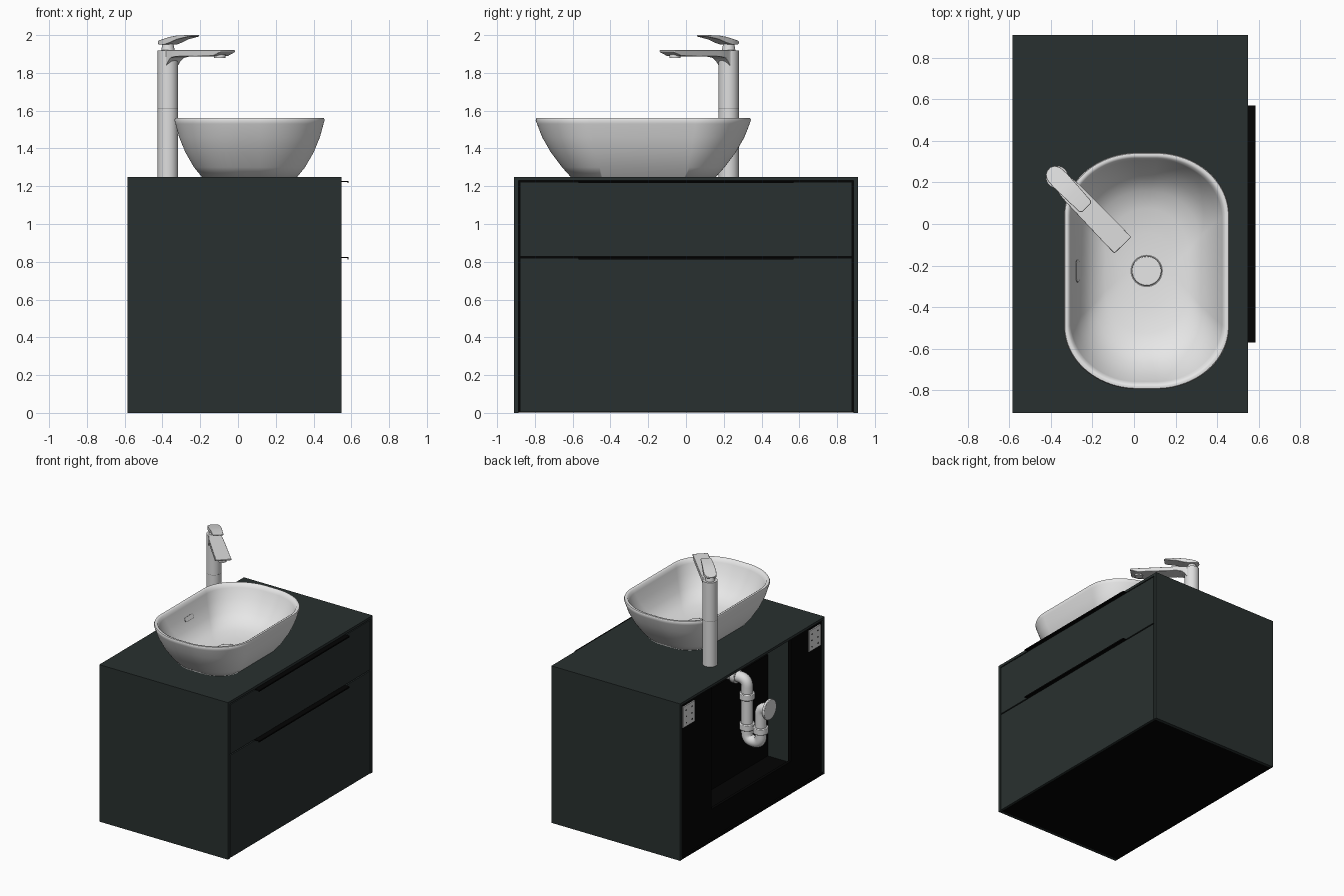
import bpy, bmesh, math
from mathutils import Vector, Matrix

if "Cube" in bpy.data.objects:
    bpy.data.objects.remove(bpy.data.objects["Cube"], do_unlink=True)


def material(name, rgb, rough=0.5):
    m = bpy.data.materials.new(name)
    m.use_nodes = True
    m.diffuse_color = (*rgb, 1)
    bsdf = m.node_tree.nodes["Principled BSDF"]
    bsdf.inputs["Base Color"].default_value = (*rgb, 1)
    bsdf.inputs["Roughness"].default_value = rough
    return m


GREEN = material("dark green lacquer", (0.022, 0.030, 0.029))
BLACK = material("black", (0.001, 0.001, 0.001))
CERAMIC = material("white ceramic", (0.8, 0.8, 0.8), 0.3)
METAL = material("light grey metal", (0.73, 0.73, 0.73), 0.3)
SHADOW = material("grey seam", (0.25, 0.25, 0.25))


def finish(name, bm, mat, smooth=None, bevel=0):
    bmesh.ops.recalc_face_normals(bm, faces=bm.faces)
    mesh = bpy.data.meshes.new(name)
    bm.to_mesh(mesh)
    bm.free()
    mesh.materials.append(mat)
    ob = bpy.data.objects.new(name, mesh)
    bpy.context.collection.objects.link(ob)
    if bevel:
        mod = ob.modifiers.new("Bevel", 'BEVEL')
        mod.width, mod.segments = bevel, 2
    if smooth:
        bpy.ops.object.select_all(action='DESELECT')
        ob.select_set(True)
        bpy.context.view_layer.objects.active = ob
        bpy.ops.object.shade_smooth_by_angle(angle=math.radians(smooth))
    return ob


def box(name, x, y, z, mat):
    bm = bmesh.new()
    size = [b - a for a, b in (x, y, z)]
    mid = [(a + b) / 2 for a, b in (x, y, z)]
    bmesh.ops.create_cube(bm, size=1, matrix=Matrix.Translation(mid) @ Matrix.Diagonal((*size, 1)))
    return finish(name, bm, mat)


def cylinder(name, start, end, r1, mat, r2=None, seg=40, bevel=0):
    a, b = Vector(start), Vector(end)
    turn = (b - a).to_track_quat('Z', 'Y').to_matrix().to_4x4()
    bm = bmesh.new()
    bmesh.ops.create_cone(bm, cap_ends=True, segments=seg, radius1=r1, radius2=r1 if r2 is None else r2,
                          depth=(b - a).length, matrix=Matrix.Translation((a + b) / 2) @ turn)
    return finish(name, bm, mat, 35, bevel)


def loft(name, rings, mat, smooth, bevel=0):
    bm = bmesh.new()
    loops = [[bm.verts.new(p) for p in ring] for ring in rings]
    for a, b in zip(loops, loops[1:]):
        for i in range(len(a)):
            j = (i + 1) % len(a)
            bm.faces.new((a[i], a[j], b[j], b[i]))
    bm.faces.new(loops[0])
    bm.faces.new(loops[-1])
    return finish(name, bm, mat, smooth, bevel)


# Cabinet carcass; the drawers face +x
REAR, FRONT, TOP = -0.585, 0.549, 1.23
box("top_panel", (REAR, FRONT), (-0.91, 0.91), (TOP, 1.25), GREEN)
for side, s in (("left", 1), ("right", -1)):
    box("side_panel_" + side, (REAR, FRONT), sorted((s * 0.887, s * 0.91)), (0, TOP), GREEN)
box("bottom_panel", (REAR, 0.53), (-0.887, 0.887), (0.001, 0.02), BLACK)

# Back panel with a service opening reaching up to the top
BACK = (-0.573, -0.55)
box("back_panel_bottom", BACK, (-0.887, 0.887), (0.02, 0.25), BLACK)
for s in (1, -1):
    box("back_panel_side", BACK, sorted((s * 0.5, s * 0.887)), (0.25, TOP), BLACK)

# Drawers: front, black box behind it, and a thin grip rail
for name, low, high in (("upper", 0.829, 1.223), ("lower", 0.004, 0.82)):
    box(name + "_drawer_front", (0.529, FRONT), (-0.88, 0.88), (low, high), GREEN)
    box(name + "_drawer_box", (-0.1, 0.529), (-0.887, 0.887), (low + 0.016, high + 0.007), BLACK)
    box(name + "_handle_plate", (0.531, 0.585), (-0.57, 0.57), (high, high + 0.004), BLACK)
    box(name + "_handle_lip", (0.581, 0.585), (-0.57, 0.57), (high - 0.007, high + 0.002), BLACK)
box("drawer_gap_backing", (0.5, 0.528), (-0.887, 0.887), (0.81, 0.85), BLACK)
box("inner_ceiling", (-0.55, 0.52), (-0.887, 0.887), (TOP - 0.006, TOP), BLACK)

# Wall brackets with screw holes
for s in (1, -1):
    box("wall_bracket", (-0.583, -0.573), sorted((s * 0.72, s * 0.865)), (1.04, 1.205), METAL)
    for dy in (0.755, 0.83):
        for z in (1.07, 1.12, 1.17):
            cylinder("bracket_hole", (-0.58, s * dy, z), (-0.584, s * dy, z), 0.006, BLACK, seg=12)

# Basin: rounded rings from the foot, over the rim, down to the drain
CX, CY = 0.061, -0.226


def oval(rx, ry, z, corner, count=96):
    # Elliptical corners joined by short straight ends and longer straight sides
    cx, cy = rx * min(1, corner + 0.36), ry * corner
    pts = []
    for i in range(count):
        t = math.tau * (i + 0.5) / count
        c, s = math.cos(t), math.sin(t)
        pts.append((CX + cx * c + math.copysign(rx - cx, c),
                    CY + cy * s + math.copysign(ry - cy, s), z))
    return pts


basin = [(0.253, 0.385, 1.25, 0.45), (0.294, 0.43, 1.30, 0.48), (0.34, 0.49, 1.38, 0.5),
         (0.373, 0.536, 1.46, 0.52), (0.392, 0.563, 1.53, 0.53), (0.398, 0.57, 1.55, 0.53),
         (0.394, 0.566, 1.56, 0.53), (0.384, 0.556, 1.562, 0.53), (0.373, 0.545, 1.557, 0.53),
         (0.364, 0.534, 1.53, 0.53), (0.34, 0.50, 1.46, 0.54), (0.30, 0.445, 1.38, 0.56),
         (0.255, 0.385, 1.33, 0.6), (0.20, 0.30, 1.30, 0.7), (0.13, 0.18, 1.287, 0.85),
         (0.08, 0.08, 1.28, 1)]
loft("basin", [oval(*r) for r in basin], CERAMIC, 50)
cylinder("drain_seam", (CX, CY, 1.275), (CX, CY, 1.283), 0.078, SHADOW)
cylinder("drain_cap", (CX, CY, 1.275), (CX, CY, 1.295), 0.071, CERAMIC, bevel=0.004)


# Overflow slot lying on the sloping wall
def slot(name, half, r, lift, mat):
    slope = Vector((0.04, 0, -0.08)).normalized()
    normal = Vector((0.08, 0, 0.04)).normalized()
    centre = Vector((CX - 0.3325, CY, 1.445))
    rings = []
    for d in (-0.005, lift):
        ring = []
        for i in range(24):
            t = math.tau * (i + 0.5) / 24
            y = r * math.cos(t) + math.copysign(half, math.cos(t))
            ring.append(centre + normal * d + slope * r * math.sin(t) + Vector((0, y, 0)))
        rings.append(ring)
    loft(name, rings, mat, 30)


slot("overflow_seam", 0.038, 0.018, 0.0015, SHADOW)
slot("overflow_insert", 0.038, 0.014, 0.002, CERAMIC)

# Tall tap, turned diagonally over the basin
TX, TY = -0.371, 0.226
ANGLE = math.radians(-46)
cylinder("tap_column", (TX, TY, 1.25), (TX, TY, 1.919), 0.054, METAL, seg=48)
cylinder("tap_seam", (TX, TY, 1.609), (TX, TY, 1.612), 0.0543, SHADOW, seg=48)
cylinder("tap_neck", (TX, TY, 1.918), (TX, TY, 1.96), 0.036, METAL, r2=0.028)


def arm(name, sections, bevel):
    turn = Matrix.Translation((TX, TY, 0)) @ Matrix.Rotation(ANGLE, 4, 'Z')
    rings = [[turn @ Vector((u, y, z)) for y, z in ((-w, lo), (w, lo), (w, hi), (-w, hi))]
             for u, w, lo, hi in sections]
    loft(name, rings, METAL, 30, bevel)


# Each section: reach, half width, underside, top
arm("tap_spout", [(0, 0.046, 1.83, 1.92), (0.03, 0.044, 1.835, 1.92), (0.05, 0.046, 1.862, 1.92),
                  (0.07, 0.05, 1.879, 1.92), (0.11, 0.053, 1.886, 1.92), (0.40, 0.057, 1.889, 1.92),
                  (0.452, 0.057, 1.909, 1.92), (0.457, 0.053, 1.912, 1.92)], 0.003)
arm("tap_lever", [(-0.055, 0.012, 1.958, 1.964), (-0.046, 0.03, 1.955, 1.967), (-0.025, 0.043, 1.95, 1.972),
                  (0.02, 0.047, 1.95, 1.982), (0.06, 0.045, 1.96, 1.991), (0.11, 0.043, 1.977, 1.998),
                  (0.195, 0.039, 1.992, 2.0), (0.205, 0.03, 1.993, 2.0)], 0.002)
spot = Vector((TX, TY, 1.879)) + 0.395 * Vector((math.cos(ANGLE), math.sin(ANGLE), 0))
cylinder("tap_aerator", spot, spot + Vector((0, 0, 0.02)), 0.03, METAL)


# Drain pipe with filleted corners
def filleted(points, r, steps=8):
    pts = [Vector(p) for p in points]
    out = [pts[0]]
    for a, b, c in zip(pts, pts[1:], pts[2:]):
        p, q = b + (a - b).normalized() * r, b + (c - b).normalized() * r
        for i in range(steps + 1):
            t = i / steps
            out.append(p * (1 - t) ** 2 + b * 2 * t * (1 - t) + q * t ** 2)
    return out + [pts[-1]]


path = filleted([(CX, CY, 1.24), (CX, CY, 0.96), (-0.38, CY, 0.96), (-0.38, CY, 0.48),
                 (-0.5, CY, 0.48), (-0.5, CY, 0.77), (-0.575, CY, 0.77)], 0.058)
curve = bpy.data.curves.new("drain_pipe", 'CURVE')
curve.dimensions = '3D'
curve.bevel_depth, curve.bevel_resolution = 0.043, 6
spline = curve.splines.new('POLY')
spline.points.add(len(path) - 1)
for sp, p in zip(spline.points, path):
    sp.co = (*p, 1)
curve.materials.append(METAL)
pipe = bpy.data.objects.new("drain_pipe", curve)
bpy.context.collection.objects.link(pipe)
for x, z in ((-0.38, 0.83), (-0.38, 0.59), (-0.5, 0.59)):
    cylinder("pipe_collar", (x, CY, z - 0.025), (x, CY, z + 0.025), 0.056, METAL, bevel=0.005)
cylinder("elbow_collar", (-0.3, CY, 0.96), (-0.26, CY, 0.96), 0.056, METAL, bevel=0.005)
cylinder("wall_flange", (-0.565, CY, 0.77), (-0.585, CY, 0.77), 0.08, METAL, bevel=0.004)
